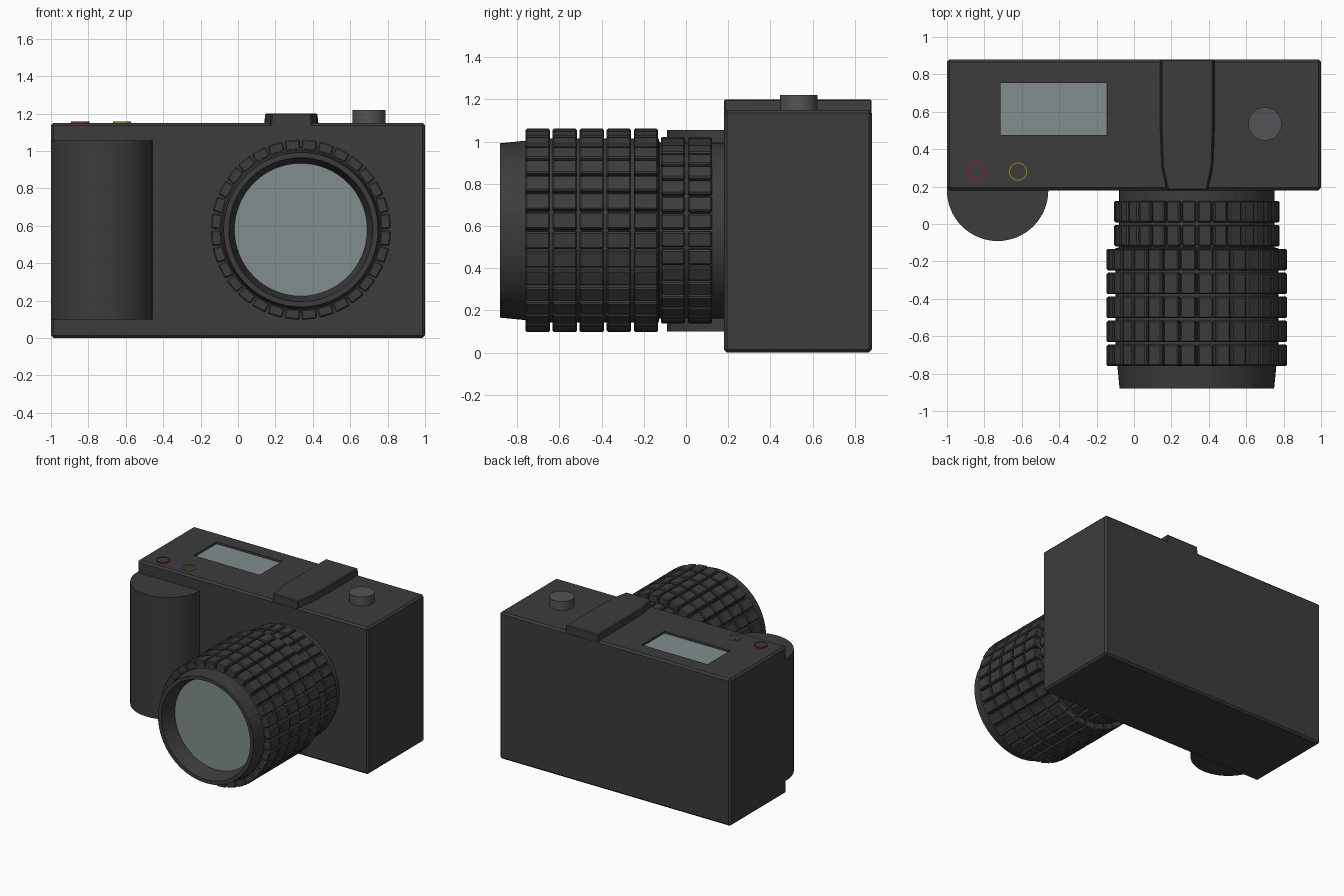
import bpy, bmesh, math
from mathutils import Matrix, Vector

if "Cube" in bpy.data.objects:
    bpy.data.objects.remove(bpy.data.objects["Cube"])

def material(name, rgb):
    m = bpy.data.materials.new(name)
    m.diffuse_color = (*rgb, 1)
    m.use_nodes = True
    m.node_tree.nodes["Principled BSDF"].inputs["Base Color"].default_value = m.diffuse_color
    return m

BODY = material("dark_body", (0.045, 0.045, 0.045))
KNOB = material("knob_grey", (0.09, 0.085, 0.09))
GLASS = material("glass", (0.22, 0.27, 0.27))
RED = material("red", (0.30, 0.01, 0.04))
YELLOW = material("yellow", (0.30, 0.22, 0.01))

def finish(name, bm, mat, bevel=0):
    bmesh.ops.recalc_face_normals(bm, faces=bm.faces)
    me = bpy.data.meshes.new(name)
    bm.to_mesh(me)
    bm.free()
    ob = bpy.data.objects.new(name, me)
    bpy.context.collection.objects.link(ob)
    me.materials.append(mat)
    if bevel:
        b = ob.modifiers.new("bevel", 'BEVEL')
        b.width, b.segments, b.limit_method = bevel, 1, 'ANGLE'
    return ob

def box(name, lo, hi, mat, bevel=0):
    bm = bmesh.new()
    bmesh.ops.create_cube(bm, size=1)
    for v in bm.verts:
        v.co = Vector([(a + b) / 2 + c * (b - a) for a, b, c in zip(lo, hi, v.co)])
    return finish(name, bm, mat, bevel)

def lathe(name, profile, origin, mat, along_y=False, n=64, closed=False):
    """Spin (radius, height) points about z, or about y when along_y."""
    bm = bmesh.new()
    rings = []
    for r, h in profile:
        ring = []
        for i in range(n):
            a = 2 * math.pi * i / n
            c, s = r * math.cos(a), r * math.sin(a)
            co = (c, h, s) if along_y else (c, s, h)
            ring.append(bm.verts.new(Vector(co) + Vector(origin)))
        rings.append(ring)
    pairs = list(zip(rings, rings[1:]))
    if closed:
        pairs.append((rings[-1], rings[0]))
    else:
        bm.faces.new(rings[0])
        bm.faces.new(rings[-1])
    for p, q in pairs:
        for i in range(n):
            j = (i + 1) % n
            bm.faces.new((p[i], p[j], q[j], q[i]))
    return finish(name, bm, mat)

def prism(name, outline, z0, z1, mat, inset=0, bevel=0):
    """Extrude an xy outline, narrowing in x by inset at the top."""
    bm = bmesh.new()
    mid = sum(p[0] for p in outline) / len(outline)
    lower = [bm.verts.new((x, y, z0)) for x, y in outline]
    upper = [bm.verts.new((x + math.copysign(inset, mid - x), y, z1)) for x, y in outline]
    bm.faces.new(lower)
    bm.faces.new(upper)
    n = len(outline)
    for i in range(n):
        j = (i + 1) % n
        bm.faces.new((lower[i], lower[j], upper[j], upper[i]))
    return finish(name, bm, mat, bevel)

# Body with a shallow recess for the display
body = box("camera_body", (-1, 0.18, 0), (1, 0.88, 1.15), BODY, 0.014)
cutter = box("display_cutter", (-0.715, 0.475, 1.13), (-0.145, 0.755, 1.25), BODY)
cutter.hide_render = True
cutter.hide_set(True)
cut = body.modifiers.new("display_recess", 'BOOLEAN')
cut.operation, cut.object, cut.solver = 'DIFFERENCE', cutter, 'EXACT'
box("display", (-0.713, 0.477, 1.12), (-0.147, 0.753, 1.135), GLASS)

# Viewfinder hump, narrowing towards the front
prism("viewfinder_hump", [(0.172, 0.181), (0.398, 0.181), (0.425, 0.31), (0.432, 0.5),
      (0.432, 0.879), (0.138, 0.879), (0.138, 0.5), (0.145, 0.31)],
      1.13, 1.20, BODY, 0.008, 0.006)

# Hand grip, dial and coloured button rings
lathe("hand_grip", [(0.271, 0.10), (0.271, 1.055)], (-0.729, 0.18, 0), BODY)
lathe("top_dial", [(0.089, 1.14), (0.089, 1.22)], (0.70, 0.535, 0), KNOB, n=48)
for name, x, mat in (("red_button", -0.843, RED), ("yellow_button", -0.62, YELLOW)):
    lathe(name + "_ring", [(0.043, 1.145), (0.049, 1.145), (0.049, 1.158), (0.043, 1.158)],
          (x, 0.28, 0), mat, n=32, closed=True)
    lathe(name, [(0.043, 1.145), (0.043, 1.155)], (x, 0.28, 0), BODY, n=32)

# Lens barrel with an open, recessed front
LENS = (0.336, 0, 0.579)
lathe("lens_barrel", [(0.416, 0.19), (0.416, -0.125), (0.436, -0.13), (0.436, -0.755),
      (0.425, -0.76), (0.413, -0.88), (0.385, -0.88), (0.355, -0.76), (0.355, -0.74)],
      LENS, BODY, True)
lathe("lens_glass", [(0.356, -0.745), (0.356, -0.755)], LENS, GLASS, True)

# Rubber blocks around the focus and aperture rings
def grip_blocks(name, rows, y0, pitch, r_in, r_out, count=32, gap=0.013):
    bm = bmesh.new()
    size = (r_out - r_in, pitch - gap, 1)
    width = 2 * math.pi * r_out / count - gap
    for row in range(rows):
        for i in range(count):
            m = (Matrix.Translation(LENS)
                 @ Matrix.Rotation(2 * math.pi * (i + 0.5) / count, 4, 'Y')
                 @ Matrix.Translation(((r_in + r_out) / 2, y0 + (row + 0.5) * pitch, 0))
                 @ Matrix.Diagonal((size[0], size[1], width, 1)))
            bmesh.ops.create_cube(bm, size=1, matrix=m)
    finish(name, bm, BODY, 0.007)

grip_blocks("focus_ring_blocks", 5, -0.766, 0.128, 0.425, 0.481)
grip_blocks("aperture_ring_blocks", 2, -0.126, 0.128, 0.405, 0.441)
